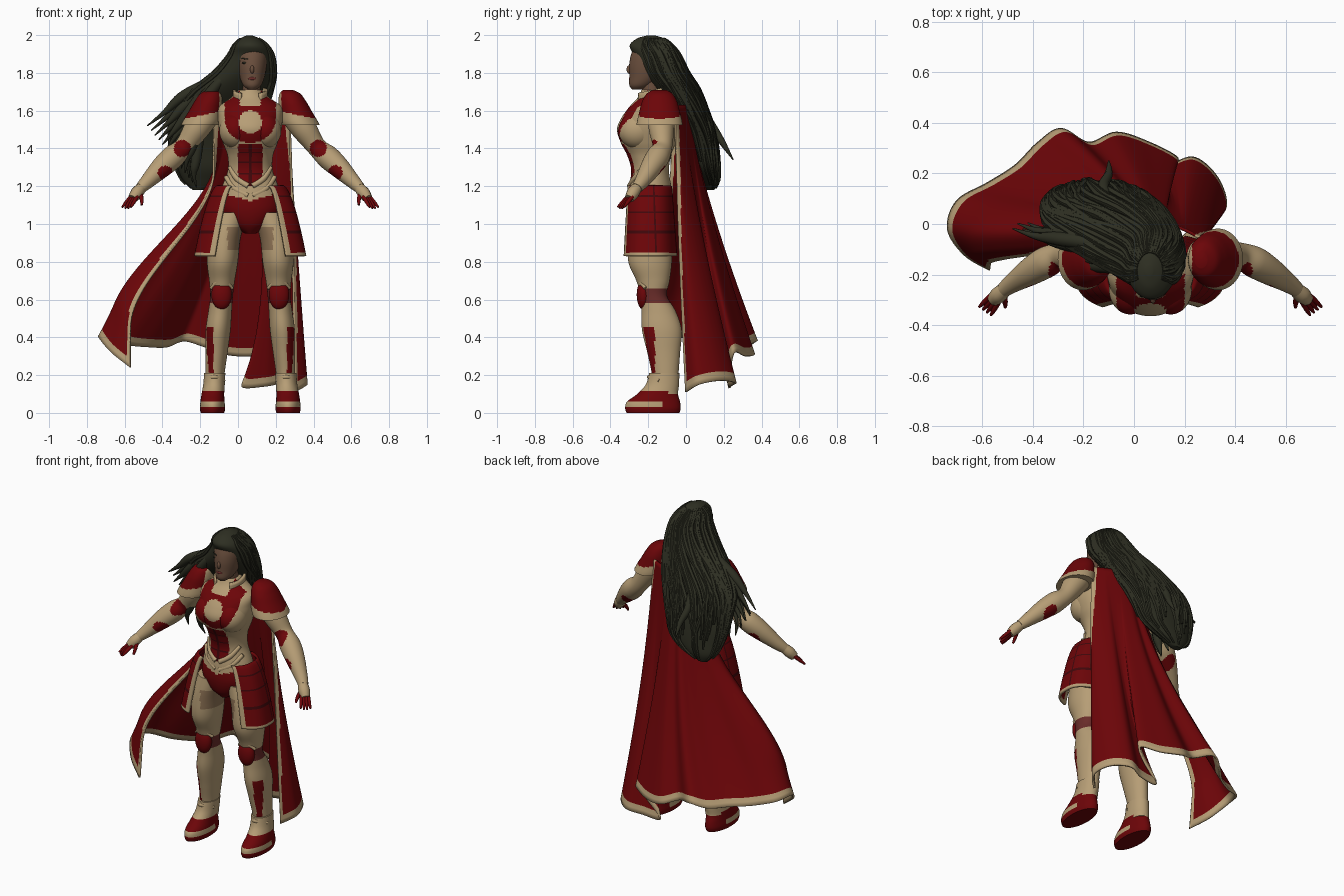
import bpy, bmesh, math, random
from mathutils import Vector

cube = bpy.data.objects.get("Cube")
if cube:
    bpy.data.objects.remove(cube, do_unlink=True)

random.seed(4)
MID = 0.065  # the body's centre line


def material(name, rgb):
    m = bpy.data.materials.new(name)
    m.use_nodes = True
    m.diffuse_color = (*rgb, 1)
    m.node_tree.nodes["Principled BSDF"].inputs["Base Color"].default_value = (*rgb, 1)
    return m


PALETTE = [material("pale gold", (.47, .34, .18)), material("deep red", (.15, .0015, .0025)),
           material("skin brown", (.15, .08, .048)), material("black hair", (.027, .028, .016)),
           material("shaded tan", (.27, .17, .09)), material("dark red", (.05, .002, .003)),
           material("muted red", (.14, .025, .022))]
GOLD, RED, SKIN, HAIR, TAN, DARK, MUTED = range(7)


def build(name, verts, faces, rule, x=MID, thick=0):
    """Mesh object; rule is a colour number or a function of the face centre."""
    bm = bmesh.new()
    vs = [bm.verts.new(v) for v in verts]
    for f in faces:
        bm.faces.new([vs[i] for i in f])
    bmesh.ops.recalc_face_normals(bm, faces=bm.faces)
    bm.faces.ensure_lookup_table()
    ids = []
    for i, f in enumerate(bm.faces):
        f.smooth = True
        ids.append(rule(f.calc_center_median(), i) if callable(rule) else rule)
    used = sorted(set(ids))
    for f, c in zip(bm.faces, ids):
        f.material_index = used.index(c)
    me = bpy.data.meshes.new(name)
    bm.to_mesh(me)
    bm.free()
    for c in used:
        me.materials.append(PALETTE[c])
    me.set_sharp_from_angle(angle=math.radians(50))
    ob = bpy.data.objects.new(name, me)
    ob.location.x = x
    bpy.context.scene.collection.objects.link(ob)
    if thick:
        mod = ob.modifiers.new("thickness", "SOLIDIFY")
        mod.thickness = thick
        mod.offset = 0


def spline(keys, k):
    """Catmull-Rom curve through tuples of any length."""
    out = []
    for i in range(len(keys) - 1):
        a, b, c, d = (keys[min(max(i + o, 0), len(keys) - 1)] for o in (-1, 0, 1, 2))
        for j in range(k):
            t = j / k
            out.append(tuple(q + .5 * t * (r - p + t * (2 * p - 5 * q + 4 * r - s + t * (3 * (q - r) + s - p)))
                             for p, q, r, s in zip(a, b, c, d)))
    return out + [keys[-1]]


def skin_rings(name, rings, rule, x):
    n = len(rings[0])
    faces = [(r * n + i, r * n + (i + 1) % n, (r + 1) * n + (i + 1) % n, (r + 1) * n + i)
             for r in range(len(rings) - 1) for i in range(n)]
    faces += [tuple(range(n)), tuple(range((len(rings) - 1) * n, len(rings) * n))]
    build(name, [v for r in rings for v in r], faces, rule, x)


def loft(name, keys, rule, n=32, k=6, s=1, x=MID):
    """Level ellipses (x, y, z, rx, ry) joined into a solid."""
    ang = [math.tau * i / n for i in range(n)]
    rings = [[(s * a + rx * math.cos(t), b + ry * math.sin(t), z) for t in ang]
             for a, b, z, rx, ry in spline(keys, k)]
    skin_rings(name, rings, rule, x)


def ball(name, c, r, rule, s=1, n=20):
    steps = [math.pi * (i / n - .5) * .98 for i in range(n + 1)]
    keys = [(c[0], c[1], c[2] + r[2] * math.sin(t), r[0] * math.cos(t), r[1] * math.cos(t)) for t in steps]
    loft(name, keys, rule, n * 2, 1, s)


def tube(name, keys, rule, n=10, k=5, s=1, x=MID):
    """Round limb along points (x, y, z, radius)."""
    pts = [(Vector((s * p[0], p[1], p[2])), p[3]) for p in spline(keys, k)]
    rings = []
    for i, (p, r) in enumerate(pts):
        t = pts[min(i + 1, len(pts) - 1)][0] - pts[max(i - 1, 0)][0]
        a = t.cross(Vector((.3, 1, .2))).normalized()
        b = t.cross(a).normalized()
        rings.append([p + r * (a * math.cos(w) + b * math.sin(w))
                      for w in (math.tau * j / n for j in range(n))])
    skin_rings(name, rings, rule, x)


def sheet(name, f, nu, nv, rule, thick, x=MID):
    """Cloth or plate from f(u, v); rule works on u, v."""
    verts = [f(i / nu, j / nv) for j in range(nv + 1) for i in range(nu + 1)]
    w = nu + 1
    faces = [(j * w + i, j * w + i + 1, j * w + w + i + 1, j * w + w + i) for j in range(nv) for i in range(nu)]
    build(name, verts, faces, lambda c, i: rule((i % nu + .5) / nu, (i // nu + .5) / nv), x, thick)


# Torso armour: emblem disc, red chest, ribbed belly, belt
def torso_rule(c, i):
    x, z = abs(c.x), c.z
    if z < 1.12 + .3 * x:
        return RED
    if c.y > -.2 or z < 1.2 + .5 * x:
        return GOLD
    if math.hypot(x, z - 1.54) < .062 or z > 1.625 and x < .055:
        return GOLD
    if math.hypot(x / .135, (z - 1.555) / .125) < 1 or z > 1.57 and x < .135:
        return RED
    if z < 1.42 and x < .065:
        return DARK if x < .006 or z % .055 < .007 else RED
    return GOLD


loft("torso", [(0, -.19, .95, .03, .06), (0, -.19, 1, .11, .1), (0, -.19, 1.08, .165, .12),
               (0, -.19, 1.18, .155, .115), (0, -.19, 1.28, .12, .1), (0, -.195, 1.36, .12, .115),
               (0, -.2, 1.43, .145, .145), (0, -.205, 1.5, .165, .16), (0, -.2, 1.56, .17, .143),
               (0, -.185, 1.62, .165, .115), (0, -.17, 1.67, .1, .085), (0, -.175, 1.71, .06, .06)],
     torso_rule, 96, 10)


def collar(u, v):
    t = math.radians(35 + 290 * u)
    return .085 * math.sin(t), -.175 - .09 * math.cos(t), 1.64 + .07 * v - .02 * math.cos(t)


sheet("collar", collar, 32, 4, lambda u, v: GOLD, .014)

# Head and face
loft("neck", [(.005, -.18, 1.66, .05, .05), (.01, -.19, 1.78, .045, .05)], SKIN)
loft("head", [(.01, -.255, 1.712, .022, .03), (.01, -.24, 1.735, .048, .06), (.01, -.215, 1.78, .066, .085),
              (.01, -.203, 1.84, .077, .098), (.01, -.19, 1.9, .08, .1), (.01, -.18, 1.95, .065, .085),
              (.01, -.18, 1.98, .02, .03)], SKIN)
ball("nose", (.01, -.3, 1.818), (.011, .015, .022), SKIN, n=10)
ball("lips", (.01, -.293, 1.77), (.022, .01, .01), MUTED, n=10)

# Shapes and colours of the paired parts
LEG = [(.1, -.19, 1.06, .09, .1), (.135, -.19, .93, .085, .115), (.147, -.19, .8, .082, .115),
       (.15, -.175, .7, .068, .088), (.152, -.17, .62, .06, .07), (.16, -.145, .54, .062, .09),
       (.17, -.128, .44, .066, .105), (.178, -.118, .32, .058, .087), (.187, -.11, .2, .05, .07),
       (.19, -.11, .1, .046, .066)]
FOOT = [(.2, -.175, 0, .062, .14), (.2, -.175, .025, .067, .147), (.2, -.172, .06, .064, .14),
        (.198, -.15, .1, .06, .108), (.192, -.125, .15, .057, .088), (.188, -.115, .21, .056, .08)]
PAULDRON = [(.267, -.14, 1.525, .1, .122), (.256, -.14, 1.55, .098, .118), (.238, -.14, 1.6, .086, .106),
            (.222, -.14, 1.65, .073, .092), (.21, -.14, 1.69, .055, .068), (.2, -.14, 1.71, .025, .035)]
ARM = [(.2, -.13, 1.62, .07), (.28, -.13, 1.51, .068), (.35, -.125, 1.41, .052), (.41, -.15, 1.355, .062),
       (.47, -.185, 1.3, .056), (.54, -.23, 1.23, .04), (.58, -.26, 1.19, .03)]


def leg_rule(c, i):
    x, z = abs(c.x), c.z
    if .585 < z < .655:
        return MUTED
    if .2 < z < .45 and .195 < x < .232 and c.y < -.165:
        return RED
    return TAN if .86 < z < .98 and x < .12 else GOLD


def foot_rule(c, i):
    if c.z < .03 or .06 < c.z < .115 and c.y < -.1:
        return RED
    return RED if c.y > -.12 and c.z < .1 else GOLD


def arm_rule(c, i):
    x = abs(c.x)
    elbow = math.hypot(x - .36, c.z - 1.4) < .045 and c.y < -.125
    guard = math.hypot(x - .45, c.z - 1.27) < .04
    return RED if elbow or guard else GOLD


def pauldron_rule(c, i):
    x = abs(c.x)
    return GOLD if c.z < 1.555 + .2 * (.36 - x) or x < .165 else RED


def skirt_rule(u, v):
    if u < .07 or v > .945:
        return GOLD
    return DARK if min(abs(v - t) for t in (.15, .38, .66)) < .013 or abs(u - .52) < .013 else RED


for side, s in (("left", 1), ("right", -1)):
    loft(side + "_leg", LEG, leg_rule, 48, 8, s)
    loft(side + "_boot", FOOT, foot_rule, 36, 6, s)
    ball(side + "_knee_guard", (.152, -.225, .625), (.054, .036, .078), RED, s)
    tube(side + "_knee_trim", [(.095, -.215, .66, .009), (.152, -.25, .705, .013), (.208, -.215, .66, .009)],
         GOLD, s=s)
    tube(side + "_boot_cuff", [(.14, -.14, .17, .01), (.19, -.195, .19, .012), (.24, -.14, .17, .01)], GOLD, s=s)
    ball(side + "_bust_plate", (.08, -.258, 1.495), (.084, .1, .095), torso_rule, s, 40)
    loft(side + "_pauldron", PAULDRON, pauldron_rule, 48, 8, s)
    tube(side + "_arm", ARM, arm_rule, 36, 14, s)
    for dz, wide in ((0, 1), (-.05, 1.2)):
        tube(side + "_waist_strut", [(.01, -.297, 1.2 + dz, .016), (.07 * wide, -.272, 1.24 + dz, .016),
                                     (.108 * wide, -.228, 1.3 + dz, .012)], GOLD, s=s)

    # Hands
    tube(side + "_palm", [(.575, -.257, 1.195, .028), (.6, -.28, 1.165, .034), (.622, -.3, 1.135, .026)], GOLD, s=s)
    for i in (-1.5, -.5, .5, 1.5):
        e = Vector((.7, .5, 0)) * i
        base = Vector((.615, -.295, 1.145)) + e * .015
        tip = Vector((.655, -.345, 1.08 + .006 * abs(i))) + e * .022
        tube(side + "_finger", [(*base, .011), (*base.lerp(tip, .6), .01), (*tip, .005)], RED, 8, 3, s)
    tube(side + "_thumb", [(.585, -.275, 1.17, .014), (.575, -.31, 1.13, .011), (.575, -.33, 1.1, .006)],
         RED, 8, 3, s)

    # Skirt plates
    def skirt(u, v, s=s):
        t = math.radians(36 + 4 * v + (116 - 4 * v) * u)
        co = math.cos(t)
        return (s * (.17 + .12 * v ** .6) * math.sin(t),
                -.195 - (.125 + .03 * v) * math.copysign(abs(co) ** .7, co), 1.2 - .37 * v)
    sheet(side + "_skirt_plate", skirt, 44, 44, skirt_rule, .014)

    # Eyes and brows
    ball(side + "_eye", (.03, -.283, 1.853), (.014, .008, .006), HAIR, s, 8)
    tube(side + "_brow", [(.013, -.292, 1.872, .003), (.045, -.277, 1.877, .003)], HAIR, 6, 2, s)

# Cape with a wind-blown hem and gold edging
HEM = spline([(-.57, -.18, .24), (-.67, -.12, .32), (-.735, -.02, .4), (-.7, .09, .39), (-.58, .16, .36),
              (-.47, .23, .35), (-.38, .32, .35), (-.29, .375, .38), (-.18, .32, .35), (-.07, .36, .31),
              (.06, .32, .3), (.17, .26, .32), (.12, .235, .25), (.02, .23, .14), (.14, .235, .14),
              (.24, .26, .16), (.33, .18, .17), (.362, .07, .15), (.3, 0, .11)], 8)
NU = len(HEM) - 1


def cape(u, v):
    x, y, z = HEM[round(u * NU)]
    blown, hang, flap = max(0, 1 - 5 * u), max(0, 5 * u - 4), max(0, 1 - 10 * abs(u - .72))
    t = min(max((v - .25) / .6, 0), 1)
    spread = v ** (1.75 - 1.1 * hang + 3 * flap)
    spread += blown * (t * t * (3 - 2 * t) - spread)
    x0, y0 = -.13 + .4 * u, -.06 + .07 * math.sin(math.pi * u)
    return x0 + (x - x0) * spread, y0 + (y - y0) * v ** 1.3, 1.63 + (z - 1.63) * v


def cape_rule(u, v):
    w = .03 / (.45 + 1.9 * v ** 1.7)
    return GOLD if v > .97 or u < w or u > 1 - w else RED


sheet("cape", cape, NU, 60, cape_rule, .012, 0)

# Hair: swept mass with locks that follow it
MASS = [(.06, -.185, 1.998, .015, .02), (.063, -.187, 1.982, .05, .072), (.067, -.185, 1.945, .088, .113),
        (.068, -.155, 1.89, .115, .12), (.035, -.118, 1.8, .155, .123), (-.03, -.06, 1.71, .2, .12),
        (-.1, .008, 1.6, .235, .097), (-.13, .055, 1.5, .222, .085), (-.145, .085, 1.4, .2, .075),
        (-.15, .105, 1.3, .17, .065), (-.18, .125, 1.23, .11, .045), (-.21, .13, 1.18, .03, .02)]
loft("hair", MASS, HAIR, 48, 6, x=0)
PATH = spline(MASS, 3)
for i in range(54):
    a = -.45 + (math.pi + .9) * (i % 27 + random.random()) / 27
    last = random.randint(22, len(PATH) - 2)
    bend = random.uniform(-.3, .3)
    lock = []
    for j in range(3, last + 1):
        t = (j - 3) / (last - 3)
        cx, cy, z, rx, ry = PATH[j]
        w = a + bend * math.sin(5 * t)
        lock.append((cx + rx * (1 + .06 * t) * math.cos(w), cy + ry * (1 + .1 * t) * math.sin(w), z,
                     .003 + .012 * math.sin(math.pi * min(t * .85 + .06, 1))))
    tube("hair_lock", lock, HAIR, 6, 1, x=0)

# Loose wisps blown to one side
for i in range(14):
    d = random.uniform(-.11, .03)
    z = 1.67 - .025 * i
    tube("hair_wisp", [(-.02, -.13 + d * .5, 1.83, .02), (-.17, -.06 + d, 1.74 - .008 * i, .03),
                       (-.3 + .006 * i, -.04 + d, z, .028), (-.39 + .012 * i, -.03 + d, z - .08, .014),
                       (-.48 + .02 * i, d, z - .15, .003)], HAIR, 8, 5, x=0)
tube("hair_curl", [(-.1, .08, 1.62, .02), (-.12, .15, 1.5, .022), (-.1, .2, 1.42, .016), (-.1, .25, 1.34, .003)],
     HAIR, 8, 6, x=0)
